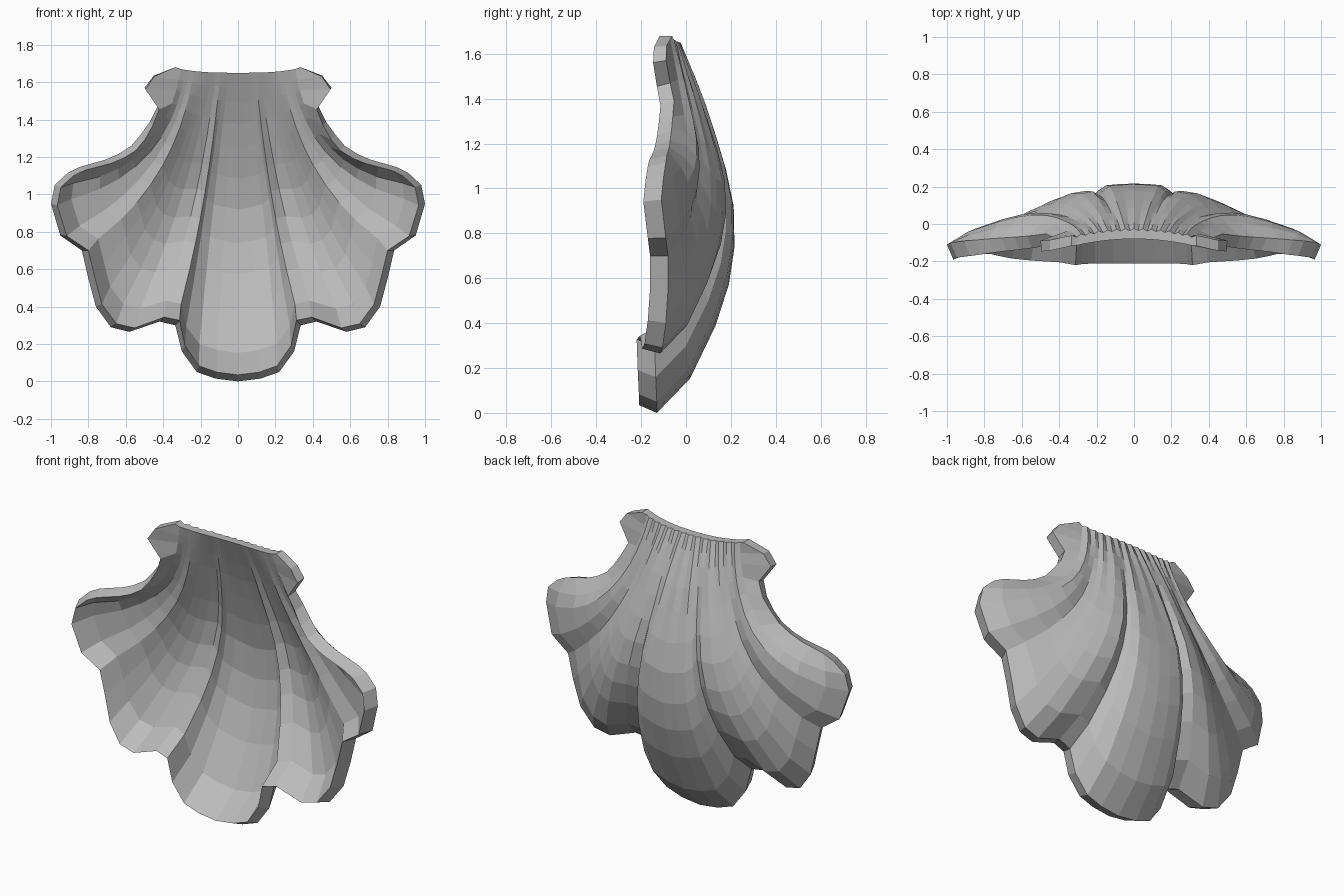
import bpy
import bmesh
from mathutils import Vector

default_cube = bpy.data.objects.get("Cube")
if default_cube:
    bpy.data.objects.remove(default_cube, do_unlink=True)

# Growth rows from hinge to rim: (position along the rib, height of the bulge)
ROWS = [(0, 0), (.05, .13), (.1, .26), (.17, .43), (.25, .6), (.35, .8),
        (.45, .95), (.56, 1), (.66, .95), (.77, .79), (.91, .46), (1, 0)]

# Ribs from the middle outwards: bend x, rim x, rim z, rim y, bulge
RIBS = [(0, 0, 0, -.13, .302),
        (.07, .12, .015, -.13, .3),
        (.145, .22, .05, -.13, .293),
        (.17, .3, .16, -.135, .268),
        (.16, .335, .3, -.14, .24),
        (.2, .42, .32, -.125, .263),
        (.26, .58, .265, -.115, .245),
        (.3, .68, .29, -.105, .215),
        (.32, .76, .4, -.09, .18),
        (.32, .8, .55, -.08, .15),
        (.33, .835, .7, -.08, .12),
        (.36, .95, .78, -.09, .135),
        (.37, 1, .95, -.11, .135),
        (.4, .98, 1.05, -.1, .09)]

# Outer edge of the shell: ear, neck and upper side of the wing (x, z)
EDGE = [(.335, 1.68), (.45, 1.635), (.5, 1.57), (.43, 1.47), (.47, 1.39),
        (.52, 1.32), (.57, 1.26), (.64, 1.215), (.71, 1.185), (.78, 1.165),
        (.85, 1.145), (.91, 1.115)]
LAST = len(RIBS)


def bezier(a, b, c, t):
    """Quadratic curve through a and c, pulled towards b."""
    return a * (1 - t) ** 2 + b * 2 * t * (1 - t) + c * t * t


def outer_point(rib, row):
    """Point on the convex back of the shell, on the left half."""
    t, swell = ROWS[row]
    if rib == LAST:
        x, z = EDGE[row]
        ear = max(0, 1 - abs(row - 1.5) / 2.5)
        return Vector((x, -.045 - .055 * ear - .045 * t, z))
    bend_x, rim_x, rim_z, rim_y, bulge = RIBS[rib]
    side = rib / LAST
    x = bezier(.33 * side, bend_x, rim_x, t)
    z = bezier(1.65 + .025 * side ** 3, .85 + .25 * side, rim_z, t)
    hinge_y = -.03 - .04 * side ** 2
    return Vector((x, hinge_y + (rim_y - hinge_y) * t + bulge * swell, z))


def grooved_point(rib, row):
    """Back of the shell with fine grooves fading away from the hinge."""
    point = outer_point(rib, row)
    point.y += .006 * (-1) ** rib * max(0, 1 - 2 * ROWS[row][0])
    return point


def inner_point(rib, row):
    """Matching point on the hollow front, with a thicker, drawn-in rim."""
    t = ROWS[row][0]
    point = outer_point(rib, row)
    point.y -= .05
    if t == 1 or rib == LAST:
        point.y -= .03 * t
        inward = Vector((0, point.y, .7)) - point
        point += inward.normalized() * .035 * min(1, 3 * t)
    return point


def add_layer(bm, sample):
    """Grid of vertices across both halves of the shell."""
    grid = []
    for rib in range(-LAST, LAST + 1):
        column = []
        for row in range(len(ROWS)):
            point = sample(abs(rib), row)
            if rib < 0:
                point.x = -point.x
            column.append(bm.verts.new(point))
        grid.append(column)
    for left, right in zip(grid, grid[1:]):
        for k in range(len(ROWS) - 1):
            bm.faces.new((left[k], right[k], right[k + 1], left[k + 1]))
    return grid


def border(grid):
    """Vertices around the edge of a layer, in order."""
    top = [column[0] for column in grid]
    bottom = [column[-1] for column in grid]
    return top + grid[-1][1:-1] + bottom[::-1] + grid[0][-2:0:-1]


# Shell body: two layers joined by a rim
bm = bmesh.new()
outer = border(add_layer(bm, grooved_point))
inner = border(add_layer(bm, inner_point))
for k in range(len(outer)):
    n = (k + 1) % len(outer)
    bm.faces.new((outer[k], outer[n], inner[n], inner[k]))
bmesh.ops.recalc_face_normals(bm, faces=bm.faces)
mesh = bpy.data.meshes.new("scallop_shell")
bm.to_mesh(mesh)
bm.free()
shell = bpy.data.objects.new("scallop_shell", mesh)
bpy.context.collection.objects.link(shell)

# Plain grey shell colour
grey = bpy.data.materials.new("shell_grey")
grey.use_nodes = True
colour = (.5, .5, .5, 1)
grey.diffuse_color = colour
grey.node_tree.nodes["Principled BSDF"].inputs["Base Color"].default_value = colour
mesh.materials.append(grey)
